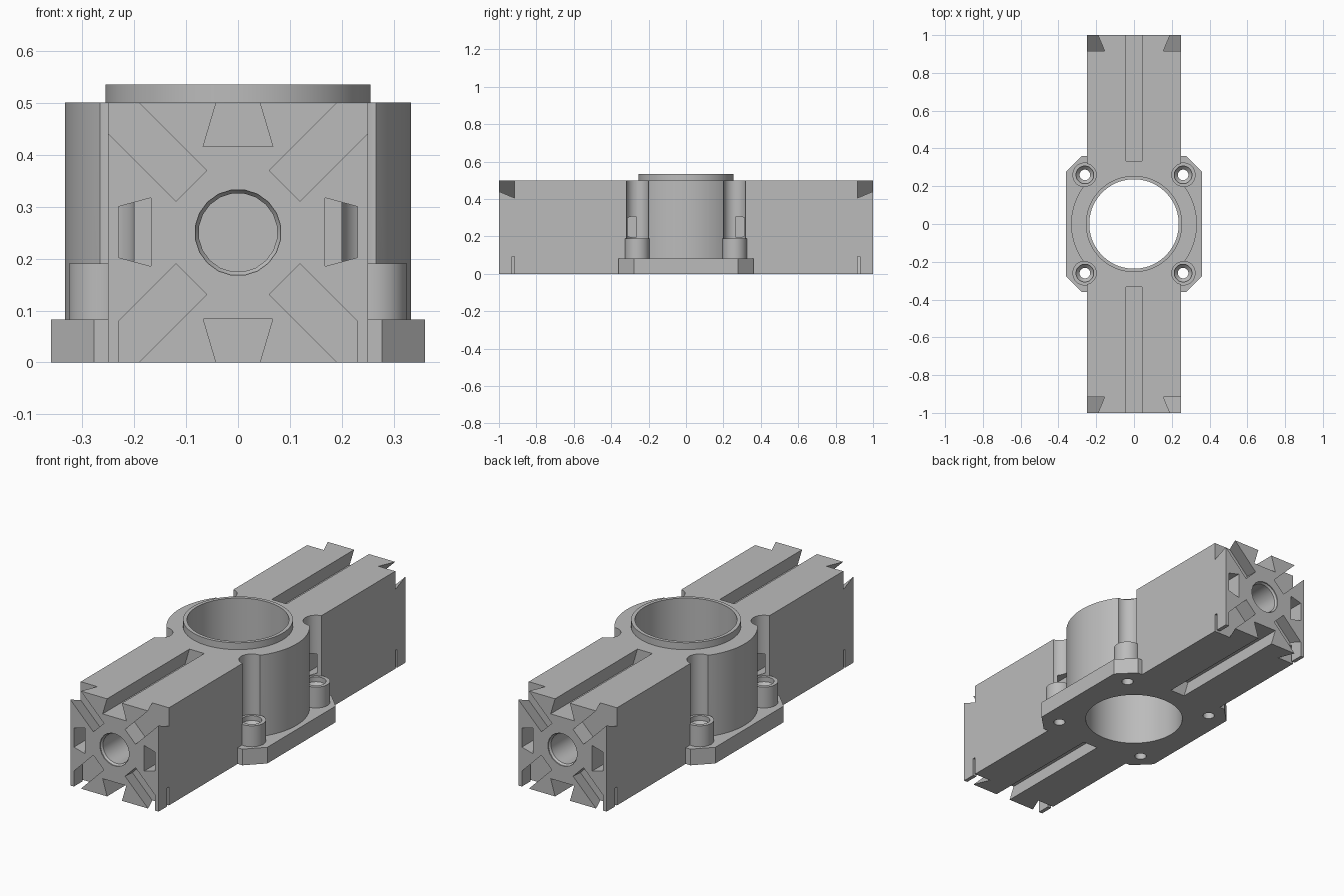
import bpy, bmesh, math
from mathutils import Vector

if "Cube" in bpy.data.objects:
    bpy.data.objects.remove(bpy.data.objects["Cube"], do_unlink=True)

metal = bpy.data.materials.new("plain_grey")
metal.use_nodes = True
grey = (0.5, 0.5, 0.5, 1)
metal.diffuse_color = grey
metal.node_tree.nodes["Principled BSDF"].inputs["Base Color"].default_value = grey


def loft(name, rings, clip=None):
    """Closed solid through matching rings of points; clip is (point, normal)."""
    bm = bmesh.new()
    loops = [[bm.verts.new(p) for p in ring] for ring in rings]
    n = len(loops[0])
    for a, b in zip(loops, loops[1:]):
        for i in range(n):
            j = (i + 1) % n
            bm.faces.new((a[i], a[j], b[j], b[i]))
    bm.faces.new(loops[0])
    bm.faces.new(loops[-1])
    if clip:
        bmesh.ops.bisect_plane(bm, geom=bm.verts[:] + bm.edges[:] + bm.faces[:],
                               plane_co=clip[0], plane_no=clip[1], clear_outer=True)
        bmesh.ops.holes_fill(bm, edges=[e for e in bm.edges if e.is_boundary])
    bmesh.ops.recalc_face_normals(bm, faces=bm.faces[:])
    mesh = bpy.data.meshes.new(name)
    bm.to_mesh(mesh)
    bm.free()
    mesh.materials.append(metal)
    ob = bpy.data.objects.new(name, mesh)
    bpy.context.collection.objects.link(ob)
    return ob


def prism(name, profile, h0, h1, place, clip=None):
    return loft(name, [[place(u, v, h) for u, v in profile] for h in (h0, h1)], clip)


def box(name, x0, x1, y0, y1, z0, z1):
    return prism(name, [(x0, y0), (x1, y0), (x1, y1), (x0, y1)], z0, z1,
                 lambda u, v, h: (u, v, h))


def turned(name, steps, sides, place):
    """Round solid from (radius, height) steps."""
    angles = [math.tau * (i + 0.5) / sides for i in range(sides)]
    return loft(name, [[place(r * math.cos(a), r * math.sin(a), h) for a in angles]
                       for r, h in steps])


def upright(x, y):
    return lambda u, v, h: (x + u, y + v, h)


def combine(target, tool, operation):
    tool.hide_render = True
    mod = target.modifiers.new("combine", 'BOOLEAN')
    mod.operation = operation
    mod.solver = 'EXACT'
    mod.object = tool
    bpy.context.view_layer.objects.active = target
    bpy.ops.object.modifier_apply(modifier=mod.name)
    bpy.data.objects.remove(tool, do_unlink=True)


def add(tool):
    combine(body, tool, 'UNION')


def cut(tool):
    combine(body, tool, 'DIFFERENCE')


centre = upright(0, 0)
corners = [(sx * 0.26, sy * 0.26) for sx in (-1, 1) for sy in (-1, 1)]

# Long beam and central drum
body = box("bearing_beam", -0.25, 0.25, -1, 1, 0, 0.5)
add(turned("drum", [(0.333, 0), (0.333, 0.5)], 64, centre))

# Tool clearance above each screw boss
for x, y in corners:
    cut(turned("clearance", [(0.06, 0.06), (0.06, 0.6)], 32, upright(x, y)))

# Enclosed side channels, open at the beam ends
channel = [(0.167, 0.185), (0.23, 0.202), (0.23, 0.3), (0.167, 0.317)]
for sx in (-1, 1):
    for sy in (-1, 1):
        cut(prism("side_channel", channel, 0.267, 1.02,
                  lambda u, v, h: (sx * u, sy * h, v)))

# Base plate with clipped corners, screw bosses and bearing collar
e, c = 0.36, 0.277
plate = [(e, -c), (e, c), (c, e), (-c, e), (-e, c), (-e, -c), (-c, -e), (c, -e)]
add(prism("base_plate", plate, 0, 0.083, centre))
for x, y in corners:
    add(turned("screw_boss", [(0.066, 0.02), (0.066, 0.19)], 32, upright(x, y)))
add(turned("collar", [(0.255, 0.4), (0.255, 0.535)], 64, centre))

# Main bore and countersunk screw holes
cut(turned("bore", [(0.237, -0.1), (0.237, 0.6)], 64, centre))
for x, y in corners:
    cut(turned("screw_hole", [(0.028, -0.1), (0.028, 0.145), (0.047, 0.165), (0.047, 0.2)],
               32, upright(x, y)))

# Dovetail profile as (half width offset, depth below the face)
dovetail = [(-0.042, -0.02), (-0.042, 0), (-0.067, 0.084),
            (0.067, 0.084), (0.042, 0), (0.042, -0.02)]

for sy in (-1, 1):
    # Lengthwise slots in the top and the underside
    cut(prism("top_slot", dovetail, 0.333, 1.02, lambda u, v, h: (u, sy * h, 0.5 - v)))
    cut(prism("bottom_slot", dovetail, 0.333, 1.02, lambda u, v, h: (u, sy * h, v)))

    # Blind chamfered hole in the end face
    cut(turned("end_hole", [(0.076, 0.333), (0.076, 0.985), (0.083, 0.995), (0.083, 1.02)],
               20, lambda u, v, h: (u, sy * h, 0.25 + v)))

    # Diagonal dovetail slots; the lower ones stop at a thin side wall
    for sx in (-1, 1):
        for sz in (-1, 1):
            out = Vector((sx, 0, sz)).normalized()
            side = Vector((sz, 0, -sx)).normalized()
            clip = ((sx * 0.23, 0, 0), (sx, 0, 0)) if sz < 0 else None
            cut(prism("diagonal_slot", dovetail, 0.127, 0.5,
                      lambda u, v, h: Vector((0, sy * (1 - v), 0.25)) + out * h + side * u,
                      clip))
        # Slit through the thin wall
        xs = sorted((sx * 0.22, sx * 0.27))
        ys = sorted((sy * 0.916, sy * 0.931))
        cut(box("wall_slit", *xs, *ys, -0.02, 0.094))

# Smooth round faces, crisp edges
bpy.ops.object.select_all(action='DESELECT')
body.select_set(True)
bpy.context.view_layer.objects.active = body
bpy.ops.object.shade_smooth_by_angle(angle=math.radians(30))
